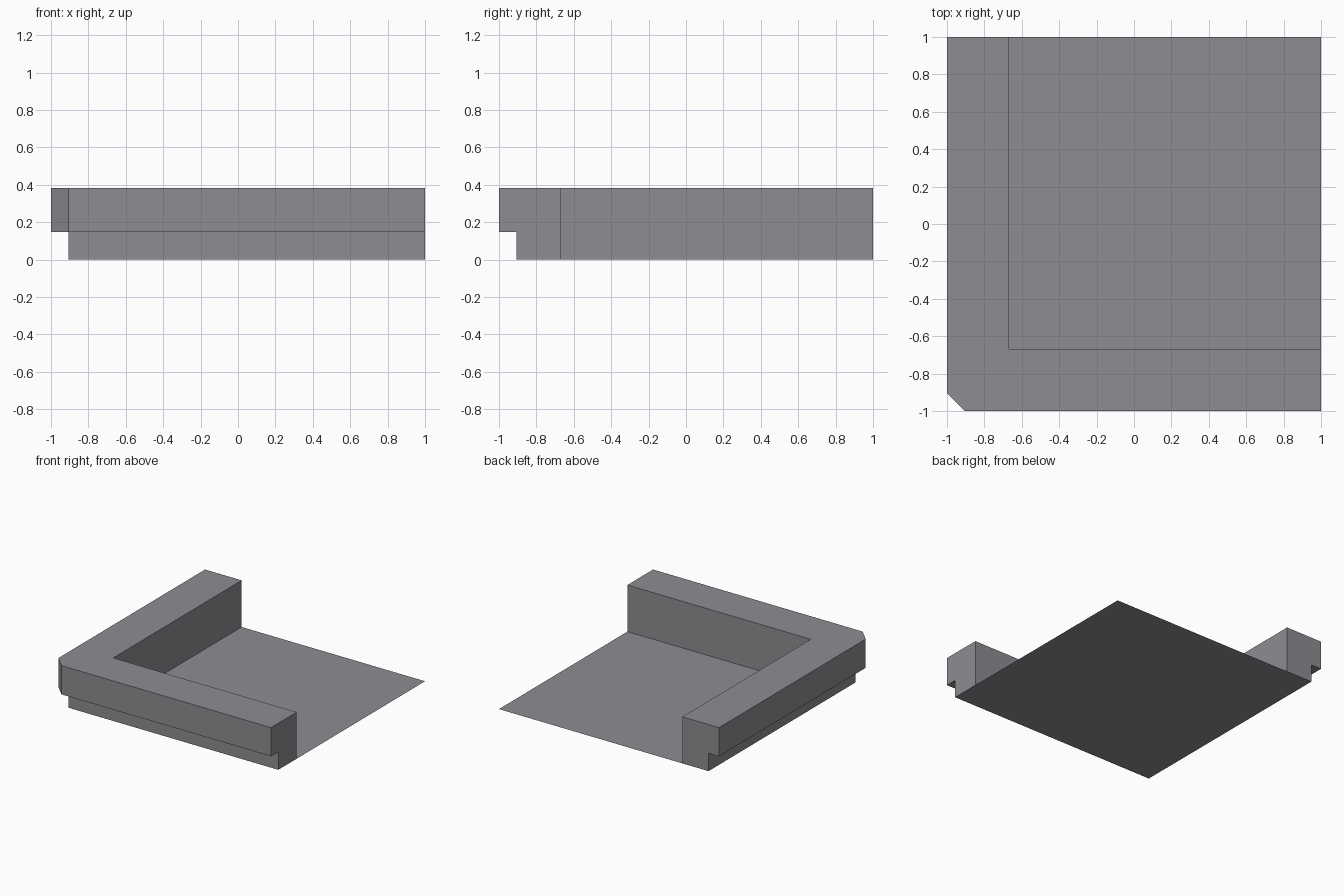
import bpy
import bmesh

if "Cube" in bpy.data.objects:
    bpy.data.objects.remove(bpy.data.objects["Cube"])

EDGE, BASE, INNER = -1.0, -0.905, -0.667   # overhang, foot and inside lines
LEDGE, TOP = 0.147, 0.383                  # heights

grey = bpy.data.materials.new("grey")
grey.diffuse_color = (0.27, 0.27, 0.29, 1)
grey.use_nodes = True
grey.node_tree.nodes["Principled BSDF"].inputs["Base Color"].default_value = grey.diffuse_color


def add_object(name, bm):
    mesh = bpy.data.meshes.new(name)
    bm.to_mesh(mesh)
    bm.free()
    mesh.materials.append(grey)
    obj = bpy.data.objects.new(name, mesh)
    bpy.context.collection.objects.link(obj)
    return obj


# L-shaped wall: stepped profile swept round a mitred corner
profile = [(BASE, 0), (BASE, LEDGE), (EDGE, LEDGE), (EDGE, TOP), (INNER, TOP), (INNER, 0)]
bm = bmesh.new()
rings = [
    [bm.verts.new((d, 1, z)) for d, z in profile],
    [bm.verts.new((d, d, z)) for d, z in profile],
    [bm.verts.new((1, d, z)) for d, z in profile],
]
for a, b in zip(rings, rings[1:]):
    for i in range(len(profile) - 1):
        bm.faces.new((a[i], b[i], b[i + 1], a[i + 1]))
bm.faces.new(rings[0])
bm.faces.new(rings[2][::-1])

# Merge the flat mitred faces, then chamfer the outer corner of the overhang
bmesh.ops.dissolve_limit(bm, angle_limit=0.01, verts=bm.verts[:], edges=bm.edges[:])
corner = [e for e in bm.edges
          if all(abs(v.co.x - EDGE) < 1e-4 and abs(v.co.y - EDGE) < 1e-4 for v in e.verts)]
bmesh.ops.bevel(bm, geom=corner, offset=BASE - EDGE, offset_type='OFFSET',
                segments=1, profile=0.5, affect='EDGES')
bmesh.ops.recalc_face_normals(bm, faces=bm.faces[:])
add_object("corner_wall", bm)

# Flat floor sheet under and inside the wall
bm = bmesh.new()
bm.faces.new([bm.verts.new((x, y, 0)) for x, y in
              ((BASE, BASE), (1, BASE), (1, 1), (BASE, 1))])
add_object("floor", bm)
